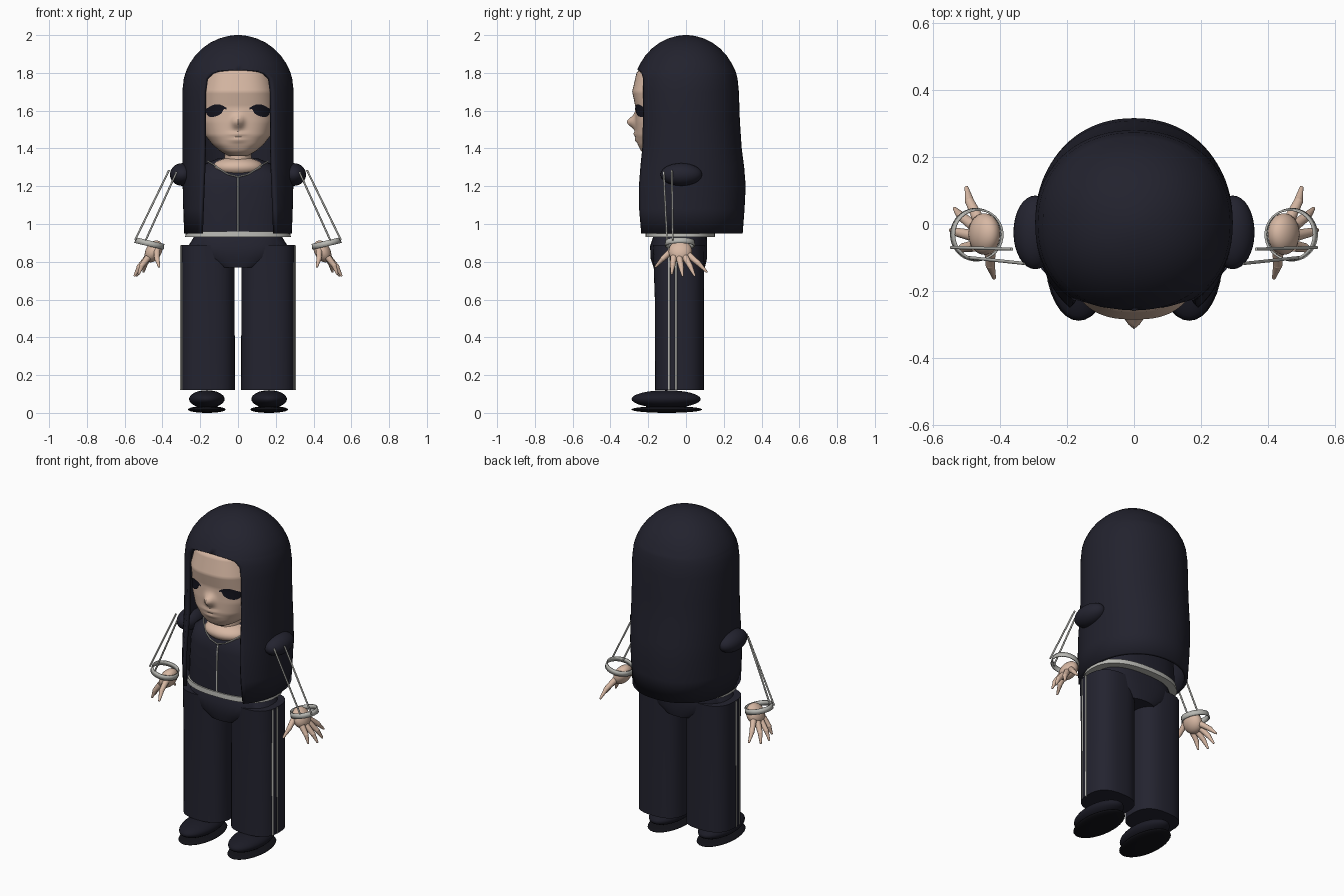
import bpy
import bmesh
from math import sin, cos, pi, asin, exp, radians
from mathutils import Matrix, Vector

cube = bpy.data.objects.get("Cube")
if cube:
    bpy.data.objects.remove(cube, do_unlink=True)


def material(name, rgb):
    m = bpy.data.materials.new(name)
    m.use_nodes = True
    m.diffuse_color = (*rgb, 1)
    m.node_tree.nodes["Principled BSDF"].inputs["Base Color"].default_value = (*rgb, 1)
    return m


NAVY = material("midnight cloth", (0.017, 0.017, 0.029))
HAIR = material("midnight hair", (0.016, 0.016, 0.027))
SHOE = material("shoe black", (0.011, 0.011, 0.019))
SOLE = material("sole black", (0.006, 0.006, 0.009))
EYE = material("eye black", (0.007, 0.007, 0.013))
SKIN = material("skin", (0.68, 0.48, 0.37))
TRIM = material("silver trim", (0.48, 0.48, 0.45))


def finish(name, bm, mat, mirror=False, thick=0):
    mesh = bpy.data.meshes.new(name)
    bm.to_mesh(mesh)
    bm.free()
    ob = bpy.data.objects.new(name, mesh)
    bpy.context.collection.objects.link(ob)
    mesh.materials.append(mat)
    bpy.ops.object.select_all(action='DESELECT')
    ob.select_set(True)
    bpy.context.view_layer.objects.active = ob
    bpy.ops.object.shade_smooth_by_angle(angle=radians(45))
    if thick:
        s = ob.modifiers.new("thickness", 'SOLIDIFY')
        s.thickness = thick
        s.offset = -1
    if mirror:
        ob.modifiers.new("mirror", 'MIRROR')
    return ob


def power(v, e):
    return abs(v) ** (2 / e) * (1 if v >= 0 else -1)


def loft(rows, n=40, e=2.0, cx=0, cap=True, bump=None):
    """Rows run top to bottom: z, half width, front y, back y, optional front gap."""
    rows = [tuple(r) + (0,) * (5 - len(r)) for r in rows]
    if cap:
        ends = [(r[0], 0, (r[2] + r[3]) / 2, (r[2] + r[3]) / 2, 0) for r in (rows[0], rows[-1])]
        rows = [ends[0]] + rows + [ends[1]]
    bm = bmesh.new()
    grid = []
    for z, rx, yf, yb, gap in rows:
        a = asin(min(1, gap / rx) ** (e / 2)) if gap else 0
        line = []
        for j in range(n + 1):
            t = a + (2 * pi - 2 * a) * j / n
            x = -rx * power(sin(t), e)
            y = (yf + yb) / 2 - (yb - yf) / 2 * power(cos(t), e)
            if bump and cos(t) > 0:
                y -= bump(x, z)
            line.append(bm.verts.new((cx + x, y, z)))
        grid.append(line)
    for top, low in zip(grid, grid[1:]):
        for j in range(n):
            bm.faces.new((top[j], top[j + 1], low[j + 1], low[j]))
    bmesh.ops.remove_doubles(bm, verts=bm.verts, dist=0.00005)
    return bm


def ball(bm, centre, radii, tilt=0):
    m = Matrix.Translation(centre) @ Matrix.Rotation(tilt, 4, 'Y') @ Matrix.Diagonal((*radii, 1))
    bmesh.ops.create_uvsphere(bm, u_segments=32, v_segments=16, radius=1, matrix=m)


def rod(bm, p, q, r0, r1):
    p, q = Vector(p), Vector(q)
    m = Matrix.Translation((p + q) / 2) @ (q - p).to_track_quat('Z', 'Y').to_matrix().to_4x4()
    bmesh.ops.create_cone(bm, cap_ends=True, segments=10, radius1=r0, radius2=r1,
                          depth=(q - p).length, matrix=m)


def lerp_rows(rows, z):
    for a, b in zip(rows, rows[1:]):
        if a[0] >= z >= b[0]:
            f = (a[0] - z) / (a[0] - b[0])
            return [u + (v - u) * f for u, v in zip(a, b)]
    return list(rows[-1])


# Hair: domed cap that opens around the face and falls to the waist
hair = []
for deg in (0, 4, 10, 20, 30, 40, 50, 60, 67):
    s = sin(radians(deg))
    hair.append((1.7 + 0.3 * cos(radians(deg)), 0.295 * s, -0.28 * s, 0.28 * s))
hair += [(1.81, 0.274, -0.262, 0.262, 0.10), (1.8, 0.278, -0.266, 0.265, 0.14),
         (1.77, 0.287, -0.273, 0.273, 0.17), (1.7, 0.295, -0.278, 0.28, 0.18),
         (1.55, 0.295, -0.28, 0.285, 0.182), (1.4, 0.295, -0.285, 0.295, 0.182),
         (1.3, 0.295, -0.3, 0.308, 0.185), (1.2, 0.293, -0.315, 0.316, 0.19),
         (1.08, 0.29, -0.32, 0.31, 0.195), (0.95, 0.285, -0.315, 0.3, 0.2)]
finish("hair", loft(hair, n=64, e=2.15, cap=False), HAIR, thick=0.02)

# Head with a pointed nose and soft lips
HEAD = [(1.86, 0.14, -0.2, 0.16), (1.8, 0.185, -0.262, 0.19), (1.7, 0.205, -0.285, 0.2),
        (1.62, 0.207, -0.268, 0.2), (1.54, 0.2, -0.268, 0.18), (1.47, 0.175, -0.266, 0.14),
        (1.42, 0.135, -0.255, 0.1), (1.385, 0.095, -0.238, 0.06), (1.36, 0.05, -0.2, 0.0)]


def features(x, z):
    nose = 0.046 * exp(-(x / 0.028) ** 2 - ((z - 1.54) / 0.032) ** 2)
    lips = sum(0.012 * exp(-(x / 0.045) ** 2 - ((z - c) / 0.011) ** 2) for c in (1.475, 1.445))
    return nose + lips


def face_y(x, z):
    _, rx, yf, yb = lerp_rows(HEAD, z)
    depth = (1 - min(1, abs(x) / rx) ** 2.6) ** (1 / 2.6)
    return (yf + yb) / 2 - (yb - yf) / 2 * depth - features(x, z)


head_rows = [lerp_rows(HEAD, 1.86 - 0.01 * i) for i in range(51)]
finish("head", loft(head_rows, n=160, e=2.6, bump=features), SKIN)

# Eyes: thin plates following the face, with a long lash line on top
bm = bmesh.new()
cols = []
for i in range(17):
    f = i / 16
    x = 0.062 + 0.118 * f
    top = 1.612 + 0.022 * sin(pi * min(1, f * 1.1 + 0.05))
    low = top - 0.01 - 0.054 * max(0, sin(pi * (f - 0.12) / 0.8)) ** 0.5 if 0.12 < f < 0.92 else top - 0.01
    zs = [top + (low - top) * k / 5 for k in range(6)]
    cols.append([bm.verts.new((x, face_y(x, z) - 0.005, z)) for z in zs])
for a, b in zip(cols, cols[1:]):
    for k in range(5):
        bm.faces.new((a[k], a[k + 1], b[k + 1], b[k]))
finish("eyes", bm, EYE, mirror=True)

# Neck and bare upper chest
bm = loft([(1.42, 0.075, -0.17, 0.0), (1.36, 0.07, -0.165, 0.0), (1.28, 0.085, -0.17, 0.02)])
ball(bm, (0, -0.1, 1.3), (0.135, 0.105, 0.055))
finish("neck", bm, SKIN)

# Jacket body, waistband, zip and neckline piping
JACKET = [(1.35, 0.1, -0.1, 0.06), (1.32, 0.17, -0.145, 0.09), (1.27, 0.235, -0.188, 0.11),
          (1.2, 0.258, -0.2, 0.13), (1.05, 0.266, -0.205, 0.14), (0.945, 0.268, -0.205, 0.145)]
finish("jacket", loft(JACKET, e=2.4), NAVY)
finish("waistband", loft([(0.96, 0.276, -0.213, 0.152), (0.932, 0.28, -0.215, 0.154)],
                         e=2.4), TRIM)
bm = bmesh.new()
zip_z = [1.25, 1.2, 1.05, 0.95]
for a, b in zip(zip_z, zip_z[1:]):
    rod(bm, (0, lerp_rows(JACKET, a)[2], a), (0, lerp_rows(JACKET, b)[2], b), 0.005, 0.005)
finish("zip", bm, TRIM)
bm = bmesh.new()
neckline = [(0, -0.203, 1.25), (0.05, -0.196, 1.262), (0.09, -0.178, 1.285),
            (0.13, -0.142, 1.315), (0.16, -0.1, 1.332)]
for a, b in zip(neckline, neckline[1:]):
    rod(bm, a, b, 0.004, 0.004)
finish("neckline_piping", bm, TRIM, mirror=True)

# Sleeve caps showing through the hair
bm = bmesh.new()
ball(bm, (0.295, -0.025, 1.262), (0.065, 0.11, 0.06))
finish("sleeve_caps", bm, NAVY, mirror=True)

# Thin arm piping and tilted cuffs
bm = bmesh.new()
rod(bm, (0.325, -0.118, 1.275), (0.495, -0.1, 0.9), 0.005, 0.005)
rod(bm, (0.365, -0.075, 1.285), (0.545, -0.07, 0.915), 0.005, 0.005)
finish("arm_piping", bm, TRIM, mirror=True)
bm = loft([(0.015, 0.077, -0.077, 0.077), (-0.015, 0.08, -0.08, 0.08)], cap=False)
bm.transform(Matrix.Translation((0.468, -0.032, 0.897)) @ Matrix.Rotation(-0.23, 4, 'Y'))
finish("cuffs", bm, TRIM, mirror=True, thick=0.006)

# Hands with spread fingers
bm = bmesh.new()
ball(bm, (0.447, -0.03, 0.855), (0.042, 0.062, 0.062), tilt=-0.5)
fingers = [((0.43, -0.075, 0.86), (0.418, -0.16, 0.775)), ((0.475, -0.065, 0.825), (0.525, -0.075, 0.737)),
           ((0.48, -0.035, 0.82), (0.547, -0.018, 0.727)), ((0.478, -0.005, 0.825), (0.535, 0.045, 0.728)),
           ((0.465, 0.015, 0.835), (0.5, 0.108, 0.748))]
for p, q in fingers:
    p, q = Vector(p), Vector(q)
    mid = p.lerp(q, 0.55) + Vector((0.006, 0, 0.004))
    rod(bm, p, mid, 0.018, 0.014)
    ball(bm, mid, (0.014, 0.014, 0.014))
    rod(bm, mid, q, 0.014, 0.006)
    ball(bm, q, (0.006, 0.006, 0.006))
finish("hands", bm, SKIN, mirror=True)

# Trousers: hips, wide legs and paired side stripes
finish("hips", loft([(0.945, 0.225, -0.17, 0.11), (0.885, 0.262, -0.19, 0.112),
                     (0.82, 0.22, -0.188, 0.112), (0.77, 0.12, -0.172, 0.1)], e=2.5), NAVY)
legs = [(0.888, 0.142, -0.175, 0.098), (0.6, 0.142, -0.165, 0.094), (0.12, 0.144, -0.163, 0.094)]
finish("trouser_legs", loft(legs, e=2.6, cx=0.16), NAVY, mirror=True)
bm = bmesh.new()
for x, y in ((0.295, -0.09), (0.301, -0.053)):
    rod(bm, (x, y, 0.885), (x, y, 0.12), 0.006, 0.006)
finish("side_stripes", bm, TRIM, mirror=True)

# Rounded shoes on flat soles
bm = bmesh.new()
ball(bm, (0.165, -0.105, 0.073), (0.094, 0.183, 0.047))
finish("shoes", bm, SHOE, mirror=True)
bm = bmesh.new()
ball(bm, (0.165, -0.102, 0.018), (0.1, 0.187, 0.018))
finish("soles", bm, SOLE, mirror=True)
